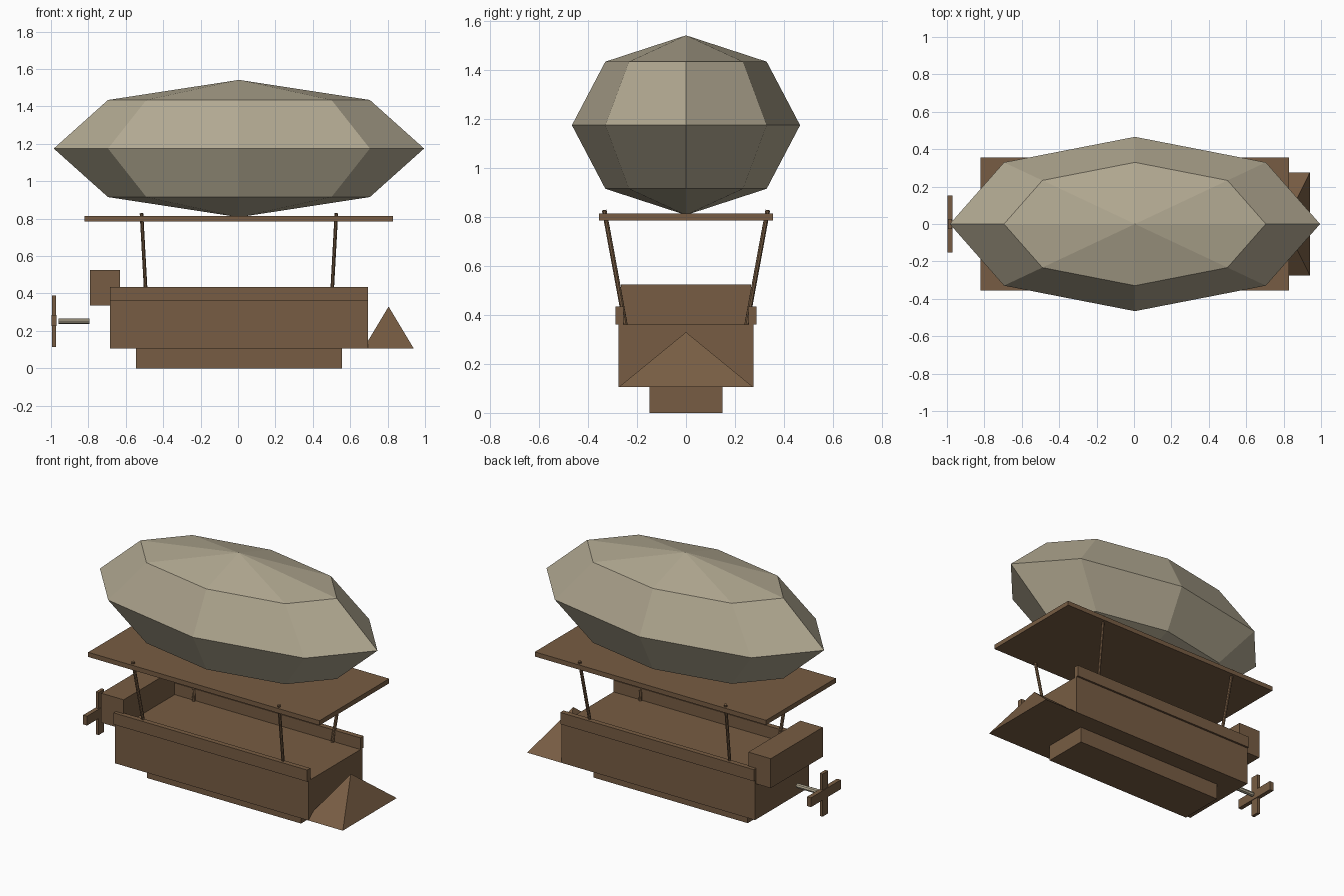
import bpy
from mathutils import Vector, Matrix

if "Cube" in bpy.data.objects:
    bpy.data.objects.remove(bpy.data.objects["Cube"])


def material(name, rgb):
    m = bpy.data.materials.new(name)
    m.diffuse_color = (*rgb, 1)
    m.use_nodes = True
    m.node_tree.nodes["Principled BSDF"].inputs["Base Color"].default_value = m.diffuse_color
    return m


WOOD = material("brown wood", (0.185, 0.108, 0.056))
CANVAS = material("beige canvas", (0.440, 0.392, 0.283))


def finish(name, mat):
    ob = bpy.context.object
    ob.name = name
    ob.data.materials.append(mat)
    return ob


def box(name, x, y, z, mat=WOOD):
    """Box from (min, max) ranges on each axis."""
    bpy.ops.mesh.primitive_cube_add(size=1)
    ob = finish(name, mat)
    centre = Vector([(a + b) / 2 for a, b in (x, y, z)])
    size = [b - a for a, b in (x, y, z)]
    ob.data.transform(Matrix.Translation(centre) @ Matrix.Diagonal((*size, 1)))
    return ob


def rod(name, a, b, radius, sides, mat):
    """Cylinder between two points."""
    a, b = Vector(a), Vector(b)
    bpy.ops.mesh.primitive_cylinder_add(vertices=sides, radius=radius, depth=(b - a).length)
    ob = finish(name, mat)
    turn = (b - a).to_track_quat('Z', 'Y').to_matrix().to_4x4()
    ob.data.transform(Matrix.Translation((a + b) / 2) @ turn)
    return ob


# Gas balloon: faceted ellipsoid
bpy.ops.mesh.primitive_uv_sphere_add(segments=8, ring_count=4, radius=1)
balloon = finish("balloon", CANVAS)
balloon.data.transform(Matrix.Translation((0.005, 0, 1.175)) @ Matrix.Diagonal((0.99, 0.466, 0.367, 1)))

# Platform under the balloon
box("canopy_board", (-0.82, 0.83), (-0.355, 0.355), (0.785, 0.815))

# Hull, keel and stern box
box("hull", (-0.685, 0.695), (-0.275, 0.275), (0.105, 0.36))
box("keel", (-0.545, 0.555), (-0.15, 0.15), (0, 0.105))
box("stern_box", (-0.79, -0.63), (-0.265, 0.265), (0.335, 0.525))

# Bow: four-sided pyramid
bpy.ops.mesh.primitive_cone_add(vertices=4, radius1=0.5 ** 0.5, radius2=0, depth=1)
bow = finish("bow", WOOD)
bow.data.transform(Matrix.Translation((0.805, 0, 0.2175))
                   @ Matrix.Diagonal((0.27, 0.55, 0.225, 1))
                   @ Matrix.Rotation(0.7853982, 4, 'Z'))

# Side rails and leaning struts, mirrored
for side, s in (("front", -1), ("back", 1)):
    box(side + "_rail", (-0.685, 0.695), sorted((s * 0.255, s * 0.288)), (0.36, 0.435))
    for end, e in (("left", -1), ("right", 1)):
        rod(f"{side}_{end}_strut", (0.005 + e * 0.495, s * 0.247, 0.355),
            (0.005 + e * 0.521, s * 0.334, 0.828), 0.01, 8, WOOD)

# Propeller and its shaft
rod("propeller_shaft", (-0.96, 0, 0.252), (-0.795, 0, 0.252), 0.015, 8, CANVAS)
box("propeller_blade_upright", (-0.994, -0.974), (-0.028, 0.028), (0.115, 0.39))
box("propeller_blade_level", (-0.998, -0.97), (-0.152, 0.152), (0.225, 0.285))
